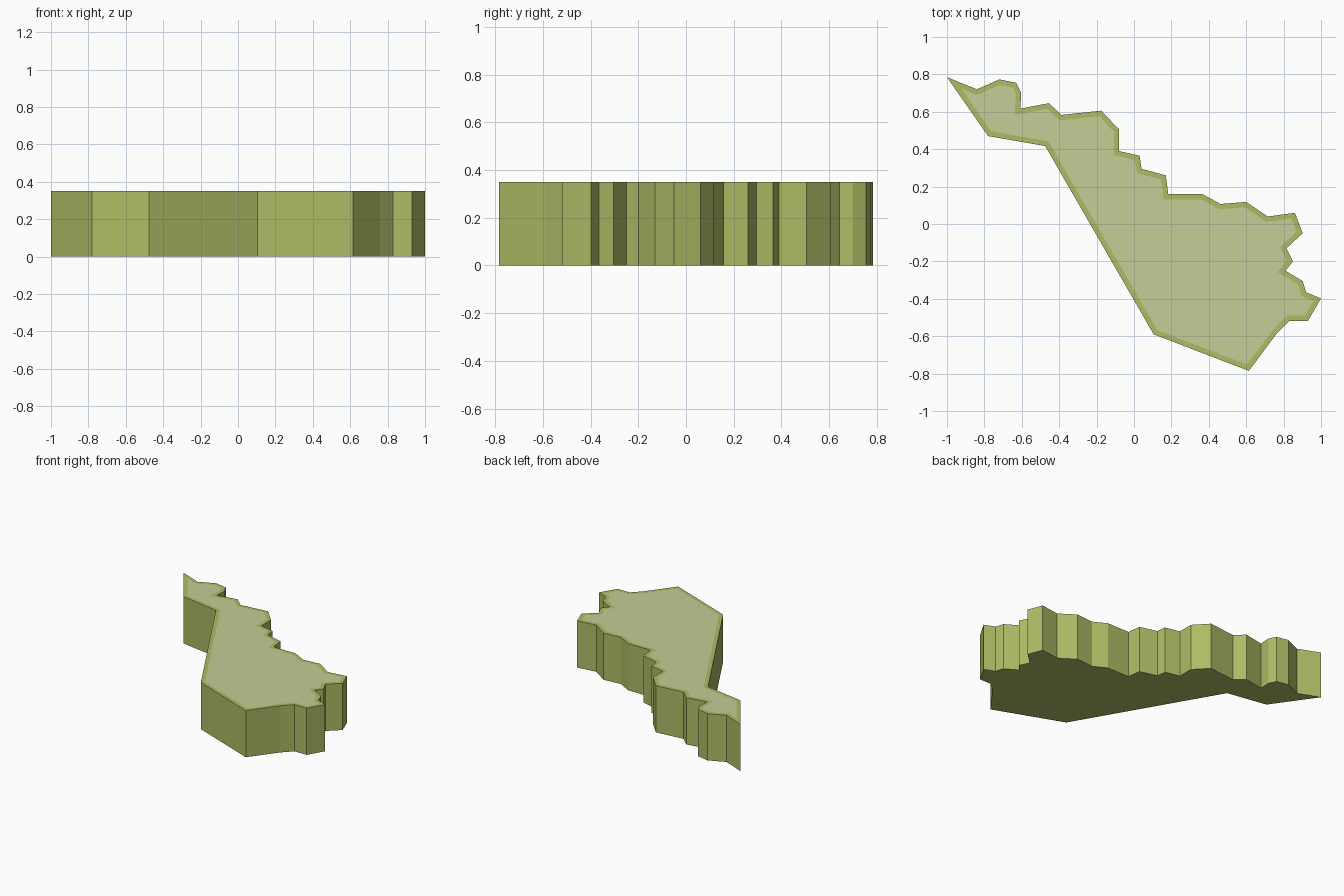
import bpy, bmesh

if "Cube" in bpy.data.objects:
    bpy.data.objects.remove(bpy.data.objects["Cube"])

HEIGHT = 0.35
RIM = 0.028

# Outline seen from above: jagged back edge, then the straight front edges
outline = [
    (-1, .785), (-.84, .72), (-.72, .773), (-.63, .755), (-.603, .70),
    (-.608, .617), (-.455, .646), (-.388, .583), (-.175, .606), (-.08, .505),
    (-.08, .39), (.03, .365), (.04, .295), (.17, .26), (.183, .16),
    (.365, .16), (.463, .107), (.60, .118), (.715, .04), (.86, .06),
    (.902, -.05), (.815, -.13), (.85, -.20), (.81, -.25), (.902, -.305),
    (.92, -.365), (1, -.398), (.93, -.518), (.83, -.518), (.76, -.59),
    (.614, -.785), (.105, -.59), (-.475, .417), (-.78, .47),
]


def material(name, color):
    mat = bpy.data.materials.new(name)
    mat.diffuse_color = (*color, 1)
    mat.use_nodes = True
    mat.node_tree.nodes["Principled BSDF"].inputs["Base Color"].default_value = mat.diffuse_color
    return mat


mesh = bpy.data.meshes.new("region_slab")
slab = bpy.data.objects.new("region_slab", mesh)
bpy.context.collection.objects.link(slab)
mesh.materials.append(material("olive_green", (.42, .50, .13)))
mesh.materials.append(material("pale_olive", (.56, .61, .31)))

# Slab: extrude the outline upward
bm = bmesh.new()
base = bm.faces.new([bm.verts.new((x, y, 0)) for x, y in outline])
top = bmesh.ops.extrude_face_region(bm, geom=[base], use_keep_orig=True)["geom"]
bmesh.ops.translate(bm, vec=(0, 0, HEIGHT),
                    verts=[g for g in top if isinstance(g, bmesh.types.BMVert)])
bmesh.ops.recalc_face_normals(bm, faces=bm.faces)

# Paler panel on top, inside a narrow flush rim
panel = max(bm.faces, key=lambda f: f.calc_center_median().z)
bmesh.ops.inset_region(bm, faces=[panel], thickness=RIM, use_even_offset=True)
panel.material_index = 1

bm.to_mesh(mesh)
bm.free()
